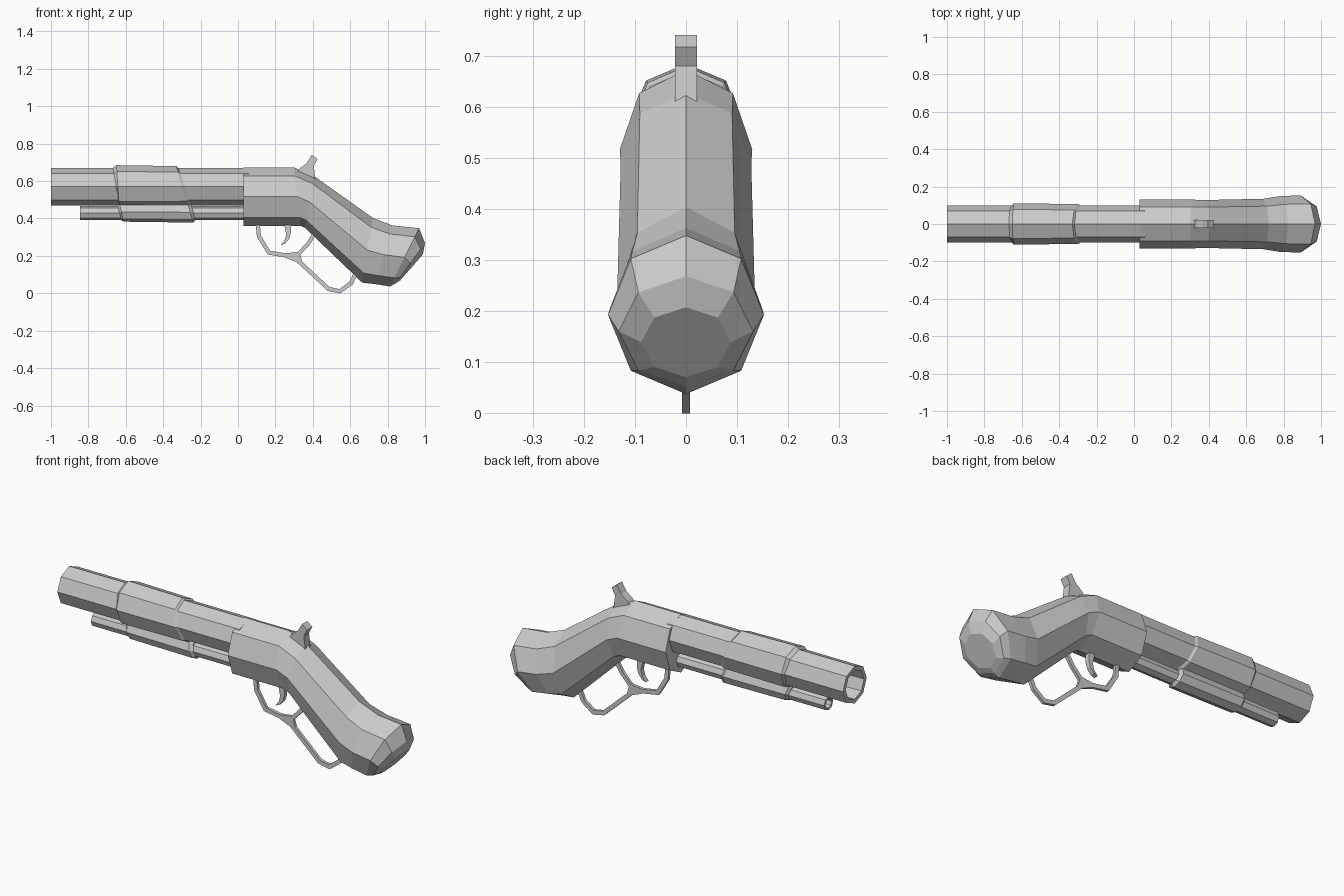
import bpy, bmesh
from math import sin, cos, pi
from mathutils import Vector

if "Cube" in bpy.data.objects:
    bpy.data.objects.remove(bpy.data.objects["Cube"])


def finish(name, bm):
    bmesh.ops.recalc_face_normals(bm, faces=bm.faces)
    mesh = bpy.data.meshes.new(name)
    bm.to_mesh(mesh)
    bm.free()
    obj = bpy.data.objects.new(name, mesh)
    bpy.context.collection.objects.link(obj)
    return obj


def loft(name, sections, n=8):
    """Skin octagonal rings, each given by top (x, z), bottom (x, z) and half width."""
    bm = bmesh.new()
    rings = []
    for tx, tz, bx, bz, w in sections:
        c = Vector(((tx + bx) / 2, 0, (tz + bz) / 2))
        h = Vector((tx, 0, tz)) - c
        rings.append([bm.verts.new(c + h * cos(2 * pi * k / n) + Vector((0, w * sin(2 * pi * k / n), 0)))
                      for k in range(n)])
    for a, b in zip(rings, rings[1:]):
        for k in range(n):
            j = (k + 1) % n
            bm.faces.new((a[k], a[j], b[j], b[k]))
    bm.faces.new(rings[0])
    bm.faces.new(rings[-1])
    return finish(name, bm)


def tube(name, x0, x1, z, r, r_in, depth):
    """Octagonal pipe along x with a bore opening at x0."""
    return loft(name, [(x, z + q, x, z - q, q) for x, q in
                       ((x1, r), (x0, r), (x0, r_in), (x0 + depth, r_in))])


def plate(name, outline, half):
    """Flat side profile (x, z) extruded across y."""
    bm = bmesh.new()
    f = bm.faces.new([bm.verts.new((x, -half, z)) for x, z in outline])
    out = bmesh.ops.extrude_face_region(bm, geom=[f])
    verts = [g for g in out["geom"] if isinstance(g, bmesh.types.BMVert)]
    bmesh.ops.translate(bm, verts=verts, vec=(0, 2 * half, 0))
    bmesh.ops.triangulate(bm, faces=[g for g in bm.faces if len(g.verts) > 4])
    return finish(name, bm)


def strip(name, path, thick, half):
    """Bent bar of even thickness following a side-view path."""
    pts = [Vector(p) for p in path]
    left, right = [], []
    for i, p in enumerate(pts):
        d0 = (p - pts[i - 1]).normalized() if i else (pts[1] - p).normalized()
        d1 = (pts[i + 1] - p).normalized() if i < len(pts) - 1 else d0
        t = (d0 + d1).normalized()
        off = Vector((-t.y, t.x)) * thick / 2 / max(t.dot(d0), 0.5)
        left.append(p + off)
        right.append(p - off)
    return plate(name, left + right[::-1], half)


# Barrel and magazine tube
tube("barrel", -1.0, 0.06, 0.57, 0.10, 0.078, 0.9)
tube("magazine_tube", -0.845, 0.06, 0.43, 0.038, 0.026, 0.6)

# Sliding fore grip: sleeve round the barrel and sleeve round the tube
loft("grip_upper_sleeve", [
    (-0.68, 0.662, -0.635, 0.475, 0.094),
    (-0.65, 0.685, -0.635, 0.458, 0.111),
    (-0.33, 0.680, -0.265, 0.460, 0.106),
    (-0.31, 0.662, -0.245, 0.475, 0.094)])
loft("grip_lower_sleeve", [
    (-0.645, 0.475, -0.625, 0.392, 0.037),
    (-0.635, 0.488, -0.612, 0.383, 0.052),
    (-0.270, 0.488, -0.240, 0.378, 0.052),
    (-0.250, 0.475, -0.228, 0.390, 0.037)])

# Receiver flowing into the curved stock and faceted butt
loft("stock", [
    (0.03, 0.673, 0.03, 0.360, 0.130),
    (0.30, 0.673, 0.335, 0.360, 0.130),
    (0.405, 0.628, 0.358, 0.350, 0.128),
    (0.72, 0.404, 0.664, 0.057, 0.135),
    (0.825, 0.363, 0.735, 0.049, 0.149),
    (0.968, 0.348, 0.813, 0.037, 0.153),
    (1.00, 0.268, 0.842, 0.052, 0.132),
    (0.988, 0.207, 0.868, 0.070, 0.088)])

# Hammer
plate("hammer", [(0.31, 0.64), (0.335, 0.672), (0.368, 0.697), (0.395, 0.741),
                 (0.425, 0.718), (0.405, 0.68), (0.414, 0.61)], 0.022)

# Trigger
plate("trigger", [(0.245, 0.38), (0.258, 0.315), (0.25, 0.285), (0.23, 0.258),
                  (0.252, 0.266), (0.274, 0.292), (0.283, 0.325), (0.283, 0.38)], 0.012)

# Lever guard: long loop plus the brace behind the trigger
strip("lever_loop", [(0.105, 0.38), (0.112, 0.305), (0.165, 0.218), (0.25, 0.203), (0.32, 0.175),
                     (0.485, 0.023), (0.545, 0.011), (0.605, 0.055), (0.635, 0.12)], 0.022, 0.008)
strip("lever_brace", [(0.25, 0.203), (0.325, 0.212), (0.375, 0.265), (0.41, 0.32)], 0.020, 0.008)
plate("lever_web", [(0.25, 0.203), (0.32, 0.175), (0.345, 0.165), (0.33, 0.215)], 0.008)
